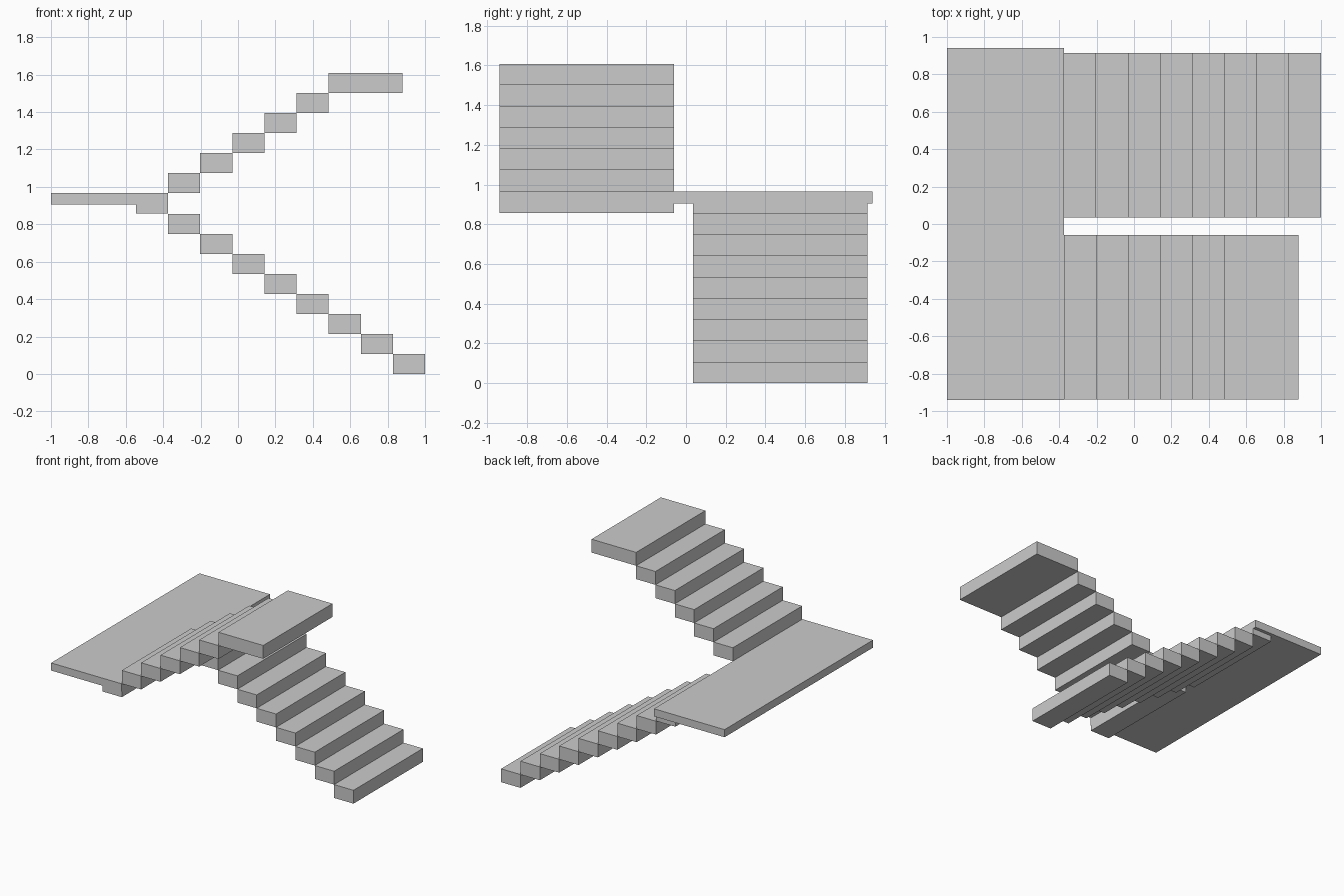
import bpy

if "Cube" in bpy.data.objects:
    bpy.data.objects.remove(bpy.data.objects["Cube"])

RUN, RISE = 0.1717, 0.107
EDGE = -0.374                    # landing edge where both flights meet
LAND_TOP, LAND_BOTTOM = 9 * RISE + 0.003, 0.905


def box(name, x, y, z):
    bpy.ops.mesh.primitive_cube_add(
        size=1, location=[(a + b) / 2 for a, b in (x, y, z)])
    ob = bpy.context.object
    ob.name = name
    ob.scale = [b - a for a, b in (x, y, z)]
    bpy.ops.object.transform_apply(location=False, rotation=False, scale=True)
    return ob


LOWER_Y, UPPER_Y = (0.035, 0.914), (-0.938, -0.06)

# Half-way landing
box("landing", (-1, EDGE), (-0.94, 0.94), (LAND_BOTTOM, LAND_TOP))

# Lower flight, climbing towards -x
for i in range(8):
    right = 1 - i * RUN
    box(f"lower_step_{i + 1}", (right - RUN, right), LOWER_Y,
        (i * RISE, (i + 1) * RISE))

# Step blocks carrying the landing at the end of each flight
for name, y in (("lower", LOWER_Y), ("upper", UPPER_Y)):
    box(f"{name}_landing_step", (EDGE - RUN, EDGE), y, (8 * RISE + 0.002, LAND_BOTTOM))

# Upper flight, climbing back towards +x
for i in range(5):
    left = EDGE + i * RUN
    box(f"upper_step_{i + 1}", (left, left + RUN), UPPER_Y,
        (LAND_TOP + i * RISE, LAND_TOP + (i + 1) * RISE))

# Top platform
z = LAND_TOP + 5 * RISE
box("top_platform", (EDGE + 5 * RUN, 0.88), UPPER_Y, (z, z + RISE))
